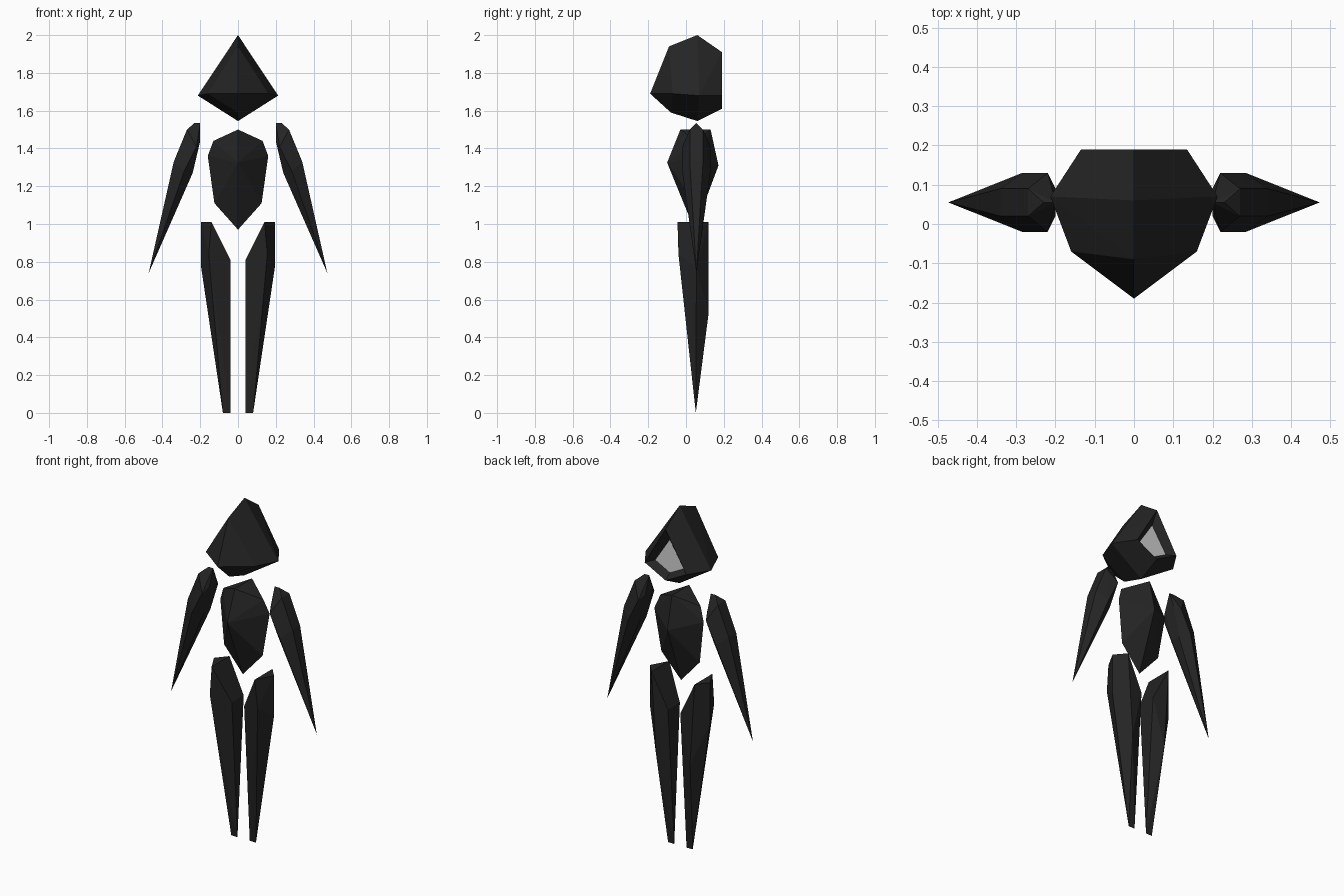
import bpy, bmesh

if "Cube" in bpy.data.objects:
    bpy.data.objects.remove(bpy.data.objects["Cube"])


def material(name, value):
    m = bpy.data.materials.new(name)
    m.diffuse_color = (value, value, value, 1)
    m.use_nodes = True
    m.node_tree.nodes["Principled BSDF"].inputs["Base Color"].default_value = m.diffuse_color
    return m


BLACK = material("charcoal_black", 0.018)
LIGHT = material("light_grey", 0.65)


def pair(x, y, z):
    """Left and right copies of a point."""
    return [(x, y, z), (-x, y, z)]


def facet_shell(points):
    """Flat-faced convex gem around a few corner points."""
    bm = bmesh.new()
    vs = [bm.verts.new(p) for p in points]
    res = bmesh.ops.convex_hull(bm, input=vs)
    loose = [v for v in bm.verts if not v.link_faces]
    bmesh.ops.delete(bm, geom=loose, context='VERTS')
    bmesh.ops.dissolve_limit(bm, angle_limit=0.01, verts=bm.verts[:], edges=bm.edges[:])
    bmesh.ops.recalc_face_normals(bm, faces=bm.faces[:])
    return bm


def finish(bm, name):
    me = bpy.data.meshes.new(name)
    bm.to_mesh(me)
    bm.free()
    me.materials.append(BLACK)
    me.materials.append(LIGHT)
    ob = bpy.data.objects.new(name, me)
    bpy.context.collection.objects.link(ob)
    return ob


# Head: pointed gem with a kite-shaped recess in the back
rim = [(0, 0.19, 1.91), (0.135, 0.19, 1.68), (0, 0.19, 1.61), (-0.135, 0.19, 1.68)]
inner = [(0, 0.15, 1.835), (0.095, 0.15, 1.69), (0, 0.15, 1.64), (-0.095, 0.15, 1.69)]
head = facet_shell(
    [(0, 0.06, 2.0), (0, -0.09, 1.94), (0, -0.19, 1.69), (0, -0.08, 1.59), (0, 0.06, 1.545)]
    + pair(0.16, -0.07, 1.69) + pair(0.213, 0.07, 1.68) + rim)
back = [f for f in head.faces if all(v.co.y > 0.18 for v in f.verts)]
bmesh.ops.delete(head, geom=back, context='FACES_ONLY')
outer_v = [min(head.verts, key=lambda v: sum((a - b) ** 2 for a, b in zip(v.co, p))) for p in rim]
inner_v = [head.verts.new(p) for p in inner]
for i in range(4):
    j = (i + 1) % 4
    head.faces.new((outer_v[i], outer_v[j], inner_v[j], inner_v[i]))
plate = head.faces.new(inner_v)
plate.material_index = 1
bmesh.ops.recalc_face_normals(head, faces=head.faces[:])
finish(head, "head")

# Torso: tapered gem with a top ridge
finish(facet_shell(
    [(0, -0.03, 1.5), (0, 0.13, 1.5), (0, -0.10, 1.325), (0, 0.172, 1.31), (0, 0.045, 0.97)]
    + pair(0.13, 0.05, 1.44) + pair(0.16, 0.065, 1.36) + pair(0.125, 0.05, 1.11)), "torso")

# Arms and legs, one corner list each, mirrored across x
arm = [(0.2, 0.055, 1.535), (0.23, 0.055, 1.535), (0.2, 0.02, 1.44), (0.2, 0.09, 1.44),
       (0.27, 0.02, 1.5), (0.27, 0.09, 1.5), (0.22, -0.02, 1.41), (0.22, 0.13, 1.41),
       (0.285, -0.02, 1.28), (0.285, 0.13, 1.28), (0.24, 0.025, 1.27), (0.24, 0.085, 1.27),
       (0.34, 0.02, 1.33), (0.34, 0.09, 1.33), (0.473, 0.055, 0.74)]
leg = [(0.14, -0.045, 1.01), (0.14, 0.12, 1.01), (0.195, 0.055, 1.01), (0.195, 0.055, 0.77),
       (0.155, -0.04, 0.84), (0.11, 0.12, 0.53), (0.04, 0.0, 0.81), (0.04, 0.11, 0.81),
       (0.04, 0.052, 0), (0.08, 0.052, 0)]
for side, s in (("right", 1), ("left", -1)):
    for part, pts in (("arm", arm), ("leg", leg)):
        finish(facet_shell([(s * x, y, z) for x, y, z in pts]), f"{side}_{part}")
